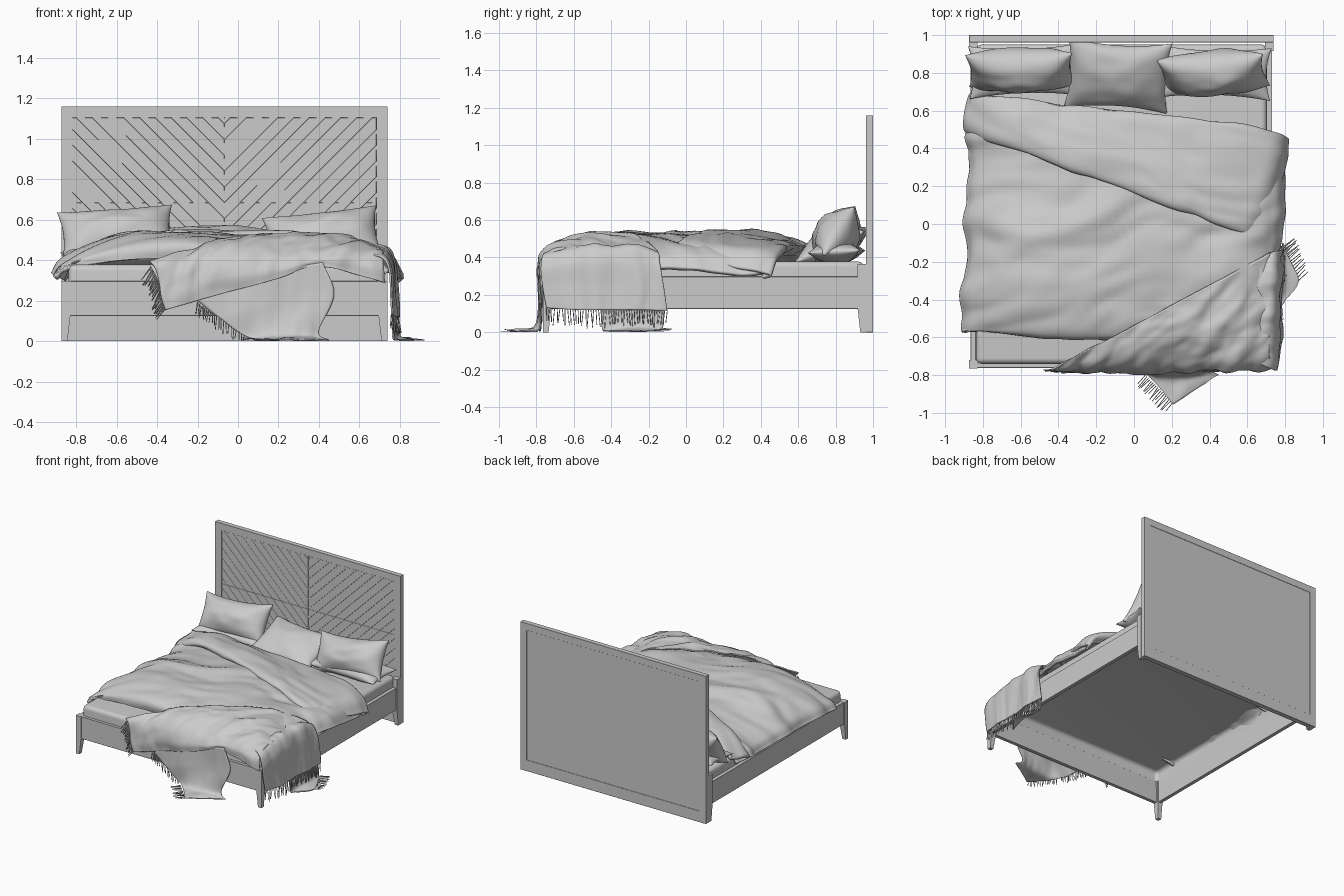
import bpy, bmesh, math, random
from mathutils import Vector, Matrix, Euler, noise

if "Cube" in bpy.data.objects:
    bpy.data.objects.remove(bpy.data.objects["Cube"])

random.seed(4)
CX = -0.067         # centre line of the bed frame
W = 0.806           # half width of the bed frame


def finish(name, bm, smooth=False):
    me = bpy.data.meshes.new(name)
    bm.normal_update()
    bm.to_mesh(me)
    bm.free()
    ob = bpy.data.objects.new(name, me)
    bpy.context.collection.objects.link(ob)
    for p in me.polygons:
        p.use_smooth = smooth
    return ob


def box(name, x0, x1, y0, y1, z0, z1, bevel=0.001):
    bm = bmesh.new()
    m = Matrix.Translation(((x0+x1)/2, (y0+y1)/2, (z0+z1)/2)) @ Matrix.Diagonal((x1-x0, y1-y0, z1-z0, 1))
    bmesh.ops.create_cube(bm, size=1, matrix=m)
    bmesh.ops.bevel(bm, geom=bm.edges[:], offset=bevel, segments=1, affect='EDGES')
    return finish(name, bm)


def spline(pts, t):
    # Catmull-Rom through all points, t in 0..1
    n = len(pts) - 1
    i = min(int(t*n), n-1)
    f = t*n - i
    b, c = pts[i], pts[i+1]
    a = pts[i-1] if i > 0 else b*2 - c
    d = pts[i+2] if i+2 <= n else c*2 - b
    return 0.5*(2*b + (c-a)*f + (2*a-5*b+4*c-d)*f*f + (3*b-a-3*c+d)*f**3)


def cloth(name, rows, thick, amp, freq, n=60, seed=0.0, slant=0.0):
    # smooth sheet through a coarse net of points, with wrinkles
    rows = [[Vector(p) for p in r] for r in rows]
    bm = bmesh.new()
    grid = []
    for j in range(n+1):
        lines = [spline(r, j/n) for r in rows]
        grid.append([bm.verts.new(spline(lines, i/n)) for i in range(n+1)])
    for j in range(n):
        for i in range(n):
            bm.faces.new((grid[j][i], grid[j+1][i], grid[j+1][i+1], grid[j][i+1]))
    bm.normal_update()
    for v in bm.verts:
        q = Vector((v.co.x*freq[0], (v.co.y - slant*v.co.x)*freq[1], v.co.z*freq[2] + seed))
        q += 0.5*noise.noise_vector(v.co*2.5)
        v.co += v.normal * amp * (noise.noise(q) + 0.4*noise.noise(q*2.3))
        v.co.z = max(v.co.z, thick/2 + 0.001)
    ob = finish(name, bm, True)
    s = ob.modifiers.new("thickness", 'SOLIDIFY')
    s.thickness = thick
    s.offset = 0
    return ob


def fringe(name, edge, drift, length, count):
    # loose threads hanging from an edge
    edge = [Vector(p) for p in edge]
    bm = bmesh.new()
    for k in range(count):
        a = spline(edge, k/(count-1))
        b = a + (Vector(drift).normalized() + 0.12*Vector([random.uniform(-1, 1) for _ in range(3)]))*length*random.uniform(.8, 1.05)
        b.z = max(b.z, 0.005)
        d = b - a
        m = Matrix.Translation((a+b)/2) @ d.to_track_quat('Z', 'Y').to_matrix().to_4x4()
        bmesh.ops.create_cone(bm, cap_ends=True, segments=5, radius1=0.0025, radius2=0.002, depth=d.length, matrix=m)
    return finish(name, bm, True)


def pillow(name, loc, rot, a, b, t, n=28):
    bm = bmesh.new()
    m = Matrix.Translation(loc) @ Euler(rot).to_matrix().to_4x4()
    for side in (1, -1):
        g = []
        for j in range(n+1):
            row = []
            for i in range(n+1):
                u, v = math.sin(math.pi*(i/n-.5)), math.sin(math.pi*(j/n-.5))
                x = a*u*(1 - .08*(1-v*v))
                y = b*v*(1 - .17*(1-u*u))
                z = side*t*max(0, (1-u*u)*(1-v*v))**.5
                z *= 1 + .15*noise.noise(Vector((u*2, v*2, loc[0]*9)))
                row.append(bm.verts.new(m @ Vector((x, y, z))))
            g.append(row)
        for j in range(n):
            for i in range(n):
                q = [g[j][i], g[j][i+1], g[j+1][i+1], g[j+1][i]]
                bm.faces.new(q if side > 0 else q[::-1])
    bmesh.ops.remove_doubles(bm, verts=bm.verts[:], dist=1e-5)
    return finish(name, bm, True)


# headboard frame and backing
for s, n in ((-1, "left"), (1, "right")):
    xs = sorted((CX + s*W, CX + s*(W-.055)))
    box("headboard_stile_" + n, xs[0], xs[1], .962, 1.0, 0, 1.16)
box("headboard_top_rail", CX-W+.053, CX+W-.053, .962, 1.0, 1.105, 1.16)
box("headboard_bottom_rail", CX-W+.053, CX+W-.053, .962, 1.0, 0, .088)
box("headboard_skirt", CX-W+.053, CX+W-.053, .966, .99, .08, .2)
box("headboard_back_panel", CX-W+.05, CX+W-.05, .976, .998, .08, 1.11)

# chevron slats, cut out of four rectangles
bm = bmesh.new()
for s in (-1, 1):
    for z0, z1 in ((.2, .685), (.685, 1.105)):
        c = [bm.verts.new((x, .968, z)) for x, z in
             ((CX, z0), (CX+s*.751, z0), (CX+s*.751, z1), (CX, z1))]
        f = bm.faces.new(c if s > 0 else c[::-1])
        geo = set([f] + list(f.edges) + list(f.verts))
        for k in range(-16, 16):
            r = bmesh.ops.bisect_plane(bm, geom=list(geo), dist=1e-5, plane_co=(CX, 0, .685+k*.078), plane_no=(-s, 0, 1))
            geo |= set(r["geom"]) | set(r["geom_cut"])
bmesh.ops.split_edges(bm, edges=bm.edges[:])
rim = set(bm.verts)
bmesh.ops.inset_individual(bm, faces=bm.faces[:], thickness=.0012, depth=0)
for v in rim:
    v.co.y = .974
finish("headboard_chevron_slats", bm)

# rails
box("front_rail", CX-W+.01, CX+W-.01, -.762, -.735, .125, .297)
for s, n in ((-1, "left"), (1, "right")):
    xs = sorted((CX + s*(W-.008), CX + s*(W-.036)))
    box("side_rail_" + n, xs[0], xs[1], -.75, .962, .125, .297)
    # tapered legs
    for y, d, top, m in ((-.765, 1, .298, "front"), (.962, -1, .365, "back")):
        bm = bmesh.new()
        rings = []
        for z, w in ((0, .03), (.13, .045), (top, .045)):
            o = CX + s*W
            rings.append([bm.verts.new(p) for p in ((o, y, z), (o-s*w, y, z), (o-s*w, y+d*w, z), (o, y+d*w, z))])
        for a, b in zip(rings, rings[1:]):
            for i in range(4):
                bm.faces.new((a[i], a[(i+1) % 4], b[(i+1) % 4], b[i]))
        bm.faces.new(rings[0])
        bm.faces.new(rings[-1])
        bmesh.ops.recalc_face_normals(bm, faces=bm.faces[:])
        finish(m + "_leg_" + n, bm)

# fitted sheet, open underneath
bm = bmesh.new()
bmesh.ops.create_cube(bm, size=1, matrix=Matrix.Translation((CX, .105, .313)) @ Matrix.Diagonal((1.54, 1.69, .13, 1)))
bm.normal_update()
bmesh.ops.delete(bm, geom=[f for f in bm.faces if f.normal.z < -.5], context='FACES')
bmesh.ops.bevel(bm, geom=[e for e in bm.edges if not e.is_boundary], offset=.03, segments=5, profile=.5, affect='EDGES')
finish("fitted_sheet", bm, True)

# duvet, from head to foot
rows = []
for y, dz, xl, xr, tilt, zr in (
        (.60, -.04, -.86, .77, .19, .31), (.45, -.02, -.88, .785, .13, .30), (.1, .015, -.885, .78, .02, .325),
        (-.2, .025, -.89, .765, 0, .35), (-.45, .01, -.905, .745, 0, .35), (-.56, -.02, -.915, .735, 0, .34),
        (-.575, -.075, -.90, .725, 0, .33)):
    rows.append([(xl, y, .32), (xl+.06, y, .39+dz*.4), (-.6, y-tilt*.15, .47+dz), (-.2, y-.02-tilt*.35, .49+dz),
                 (.25, y-tilt*.6, .485+dz), (.6, y-tilt*.85, .45+dz), (xr-.05, y-tilt, .405+dz*.4), (xr, y-tilt, zr)])
cloth("duvet", rows, .026, .034, (2, 5, 3), 80, 0, .3)

# folded-back part of the duvet
cloth("duvet_fold", [
    [(-.87, .63, .37), (-.6, .60, .41), (-.1, .54, .41), (.45, .46, .41), (.74, .43, .36), (.79, .41, .29)],
    [(-.87, .69, .40), (-.6, .655, .45), (-.1, .60, .46), (.45, .53, .46), (.72, .47, .41), (.81, .435, .31)],
    [(-.895, .62, .39), (-.6, .57, .49), (-.1, .45, .515), (.4, .35, .50), (.68, .28, .455), (.785, .25, .35)],
    [(-.905, .53, .37), (-.6, .45, .50), (-.1, .28, .535), (.35, .12, .525), (.58, .05, .49), (.70, .05, .42)],
    [(-.895, .49, .34), (-.6, .40, .485), (-.1, .215, .525), (.35, .05, .51), (.56, -.03, .475), (.64, -.055, .435)],
    [(-.87, .50, .34), (-.6, .42, .46), (-.1, .23, .49), (.35, .07, .475), (.55, 0, .44), (.62, -.02, .41)],
], .02, .026, (2.5, 5, 3), 70, 5, -.3)

# throw blanket lying over the foot corner
cloth("throw_top", [
    [(-.44, -.765, .39), (-.41, -.775, .36), (-.39, -.78, .29), (-.38, -.78, .22), (-.36, -.775, .155)],
    [(-.12, -.60, .485), (-.11, -.70, .455), (-.10, -.76, .40), (-.10, -.785, .31), (-.08, -.78, .235)],
    [(.20, -.43, .535), (.22, -.60, .515), (.22, -.72, .45), (.22, -.785, .37), (.20, -.785, .31)],
    [(.50, -.27, .52), (.52, -.50, .515), (.52, -.68, .475), (.46, -.77, .42), (.40, -.78, .37)],
    [(.72, -.15, .43), (.72, -.45, .455), (.715, -.66, .44), (.72, -.76, .38), (.725, -.775, .29)],
], .009, .022, (6, 8, 4), 70, 2, .7)
cloth("throw_side", [
    [(.60, -.70, .42), (.60, -.55, .44), (.60, -.40, .44), (.61, -.28, .44), (.64, -.20, .42)],
    [(.71, -.76, .405), (.71, -.60, .455), (.72, -.42, .465), (.73, -.27, .455), (.73, -.15, .43)],
    [(.745, -.775, .34), (.765, -.61, .38), (.765, -.42, .39), (.77, -.27, .38), (.77, -.14, .37)],
    [(.75, -.765, .24), (.775, -.60, .25), (.77, -.42, .25), (.785, -.27, .25), (.78, -.12, .25)],
    [(.755, -.745, .13), (.785, -.58, .12), (.775, -.42, .12), (.795, -.26, .12), (.785, -.10, .115)],
], .009, .016, (6, 9, 2), 60, 3)
cloth("throw_front_flap", [
    [(-.20, -.775, .20), (.05, -.775, .30), (.25, -.775, .36), (.42, -.775, .39)],
    [(-.10, -.775, .12), (.10, -.785, .18), (.30, -.78, .22), (.475, -.775, .23)],
    [(.05, -.785, .02), (.15, -.81, .03), (.29, -.80, .04), (.40, -.78, .05)],
    [(.21, -.955, .006), (.26, -.92, .006), (.35, -.86, .006), (.45, -.80, .006)],
], .008, .015, (7, 5, 2), 44, 7)
cloth("throw_floor_corner", [
    [(.77, -.45, .22), (.77, -.30, .22), (.775, -.13, .22)],
    [(.765, -.45, .03), (.785, -.29, .04), (.785, -.12, .04)],
    [(.78, -.43, .006), (.87, -.31, .006), (.82, -.18, .006)],
], .008, .008, (6, 6, 2), 30, 9)

# fringes
fringe("fringe_front_end", [(-.43, -.77, .37), (-.39, -.78, .29), (-.36, -.775, .16)], (-.5, 0, -.8), .08, 26)
fringe("fringe_flap", [(-.20, -.775, .19), (-.10, -.775, .12), (.03, -.78, .03)], (-.1, 0, -1), .06, 22)
fringe("fringe_flap_floor", [(.06, -.80, .012), (.13, -.87, .008), (.205, -.945, .006)], (-.6, -.7, 0), .075, 18)
fringe("fringe_side", [(.755, -.745, .13), (.785, -.58, .12), (.775, -.42, .12), (.795, -.26, .12), (.785, -.10, .115)], (.02, 0, -1), .085, 48)
fringe("fringe_floor", [(.79, -.12, .02), (.82, -.18, .006), (.87, -.30, .006)], (.6, .5, 0), .075, 18)

# pillows
pillow("pillow_lower_left", (-.575, .81, .43), (.05, 0, .03), .30, .14, .065)
pillow("pillow_lower_right", (.425, .80, .43), (.05, 0, -.03), .30, .14, .065)
pillow("pillow_left", (-.60, .815, .525), (1.0, -.07, .02), .285, .155, .12)
pillow("pillow_right", (.42, .80, .51), (1.0, -.11, .06), .285, .155, .12)
pillow("pillow_middle", (-.085, .785, .465), (.42, .03, -.06), .275, .205, .09)
